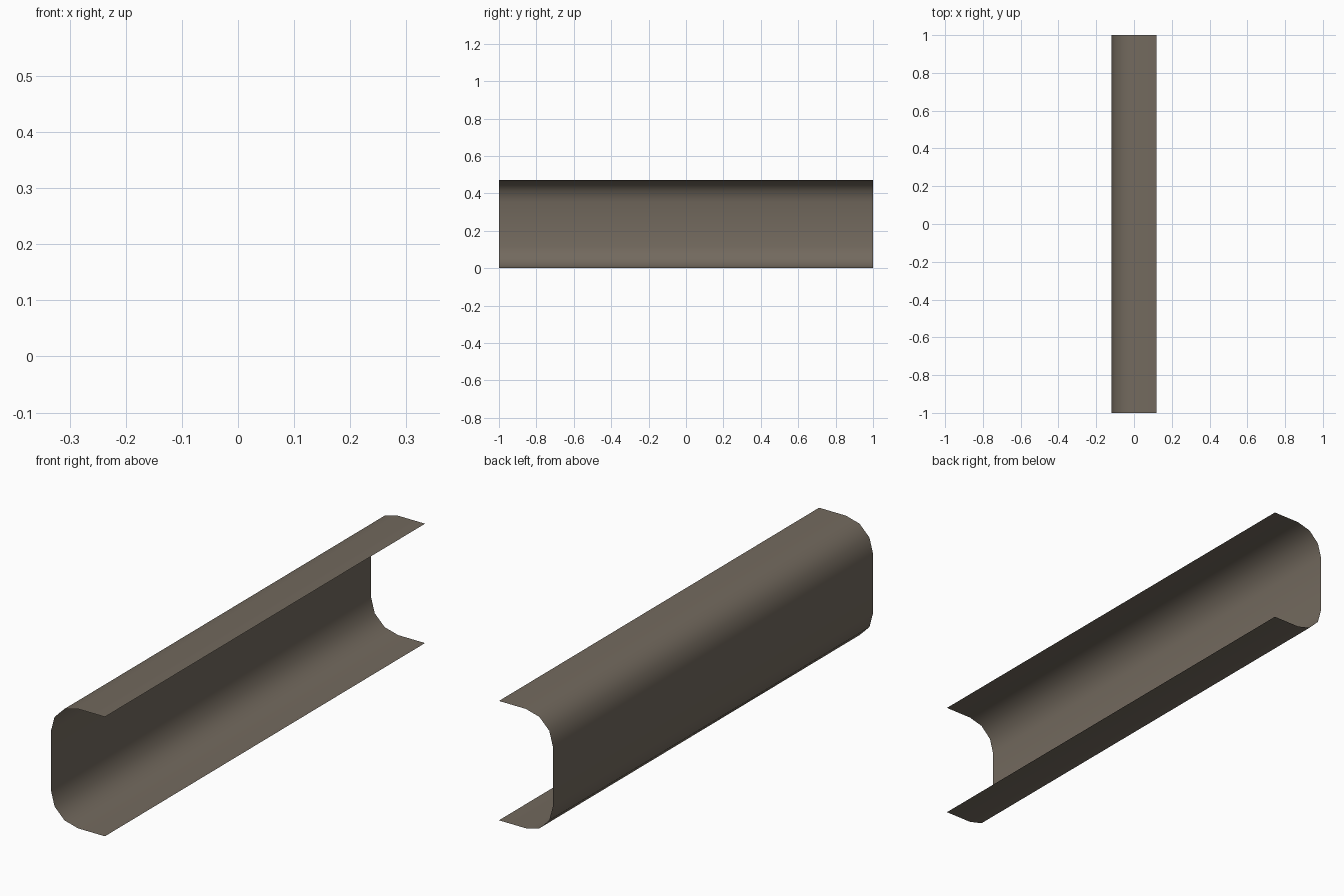
import bpy, bmesh, math

if "Cube" in bpy.data.objects:
    bpy.data.objects.remove(bpy.data.objects["Cube"])

R = 0.118          # corner radius, also the lip length
H = 0.472          # total height
HALF = 1.0         # half length along y

# C-shaped section: lower lip, lower bend, web, upper bend, upper lip
bend = [(-R * math.sin(math.radians(a)), R - R * math.cos(math.radians(a)))
        for a in (0, 30, 60, 90)]
lower = [(R, 0.0)] + bend
profile = lower + [(x, H - z) for x, z in reversed(lower)]

# Single-sided sheet swept along y
bm = bmesh.new()
front = [bm.verts.new((x, -HALF, z)) for x, z in profile]
back = [bm.verts.new((x, HALF, z)) for x, z in profile]
for i in range(len(profile) - 1):
    face = bm.faces.new((front[i], front[i + 1], back[i + 1], back[i]))
    face.smooth = True

mesh = bpy.data.meshes.new("channel_sheet")
bm.to_mesh(mesh)
bm.free()

# Grey-brown sheet colour
mat = bpy.data.materials.new("grey brown")
mat.diffuse_color = (0.171, 0.143, 0.112, 1.0)
mat.use_nodes = True
mat.node_tree.nodes["Principled BSDF"].inputs["Base Color"].default_value = mat.diffuse_color
mesh.materials.append(mat)

channel = bpy.data.objects.new("channel_sheet", mesh)
bpy.context.collection.objects.link(channel)
